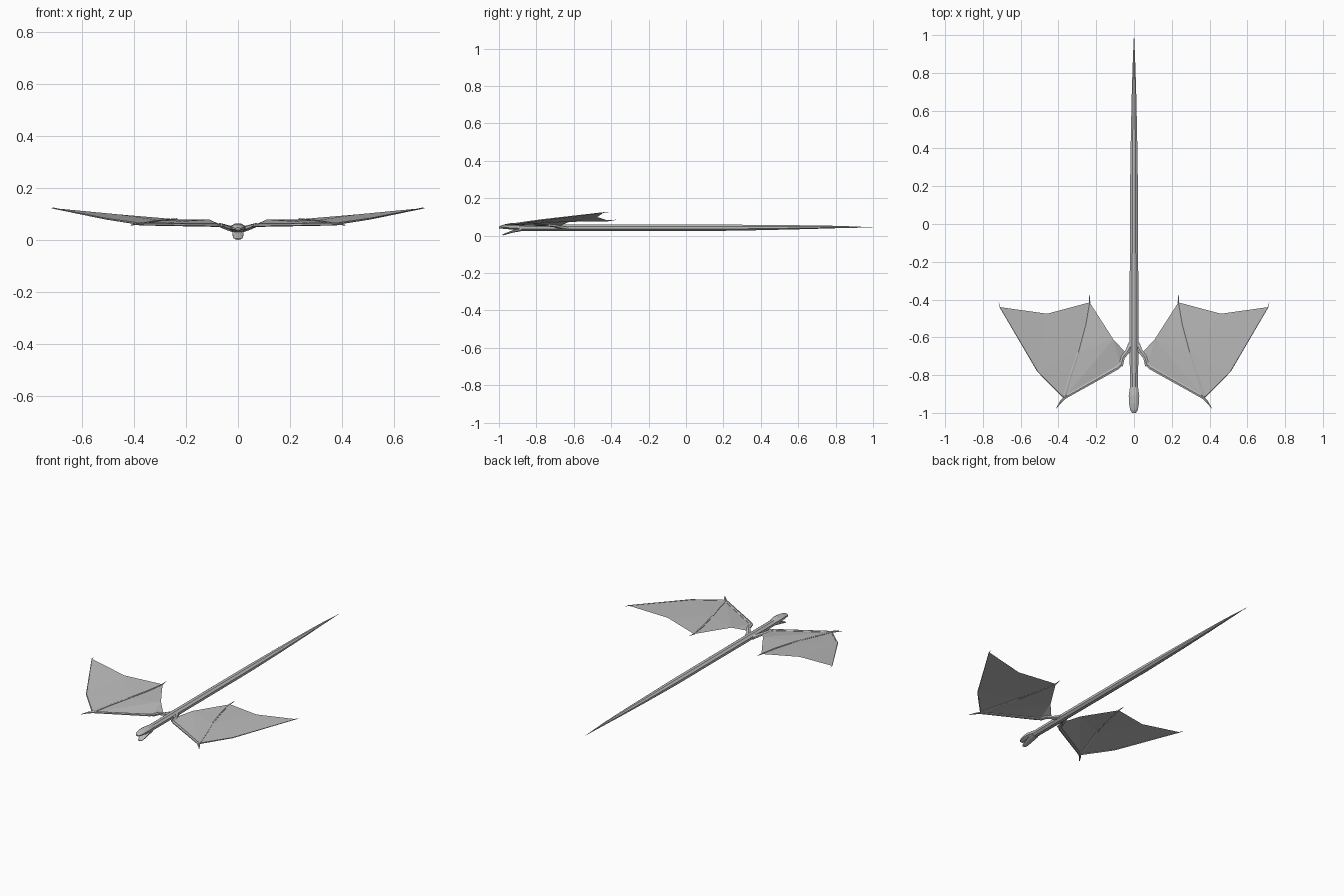
import bpy
import bmesh
import math
from mathutils import Vector

cube = bpy.data.objects.get("Cube")
if cube:
    bpy.data.objects.remove(cube, do_unlink=True)

grey = bpy.data.materials.new("plain grey")
grey.use_nodes = True
colour = (0.5, 0.5, 0.5, 1)
grey.diffuse_color = colour
grey.node_tree.nodes["Principled BSDF"].inputs["Base Color"].default_value = colour


def finish(name, bm):
    mesh = bpy.data.meshes.new(name)
    bmesh.ops.recalc_face_normals(bm, faces=bm.faces)
    bm.to_mesh(mesh)
    bm.free()
    mesh.materials.append(grey)
    obj = bpy.data.objects.new(name, mesh)
    bpy.context.collection.objects.link(obj)
    return obj


def loft(name, path, sizes, sides=8):
    """Closed tube through path points; sizes are (half width, half height)."""
    bm = bmesh.new()
    points = [Vector(p) for p in path]
    rings = []
    for i, (p, (w, h)) in enumerate(zip(points, sizes)):
        along = points[min(i + 1, len(points) - 1)] - points[max(i - 1, 0)]
        side = along.cross(Vector((0, 0, 1))).normalized()
        up = side.cross(along).normalized()
        ring = []
        for k in range(sides):
            a = math.tau * (k + 0.5) / sides
            grow = 1 / math.cos(math.pi / sides)
            ring.append(bm.verts.new(p + side * w * grow * math.cos(a)
                                     + up * h * grow * math.sin(a)))
        rings.append(ring)
    for r, q in zip(rings, rings[1:]):
        for k in range(sides):
            n = (k + 1) % sides
            bm.faces.new((r[k], r[n], q[n], q[k]))
    bm.faces.new(rings[0])
    bm.faces.new(rings[-1])
    return finish(name, bm)


def spine(name, stations):
    """Tube along y from (y, z, half width, half height) stations."""
    loft(name, [(0, y, z) for y, z, w, h in stations],
         [(w, h) for y, z, w, h in stations])


# Long body tapering into the tail
spine("body_and_tail", [
    (-0.90, 0.042, 0.022, 0.017), (-0.6, 0.042, 0.023, 0.018),
    (0.1, 0.042, 0.022, 0.018), (0.4, 0.043, 0.018, 0.014),
    (0.65, 0.045, 0.013, 0.010), (0.82, 0.046, 0.008, 0.006),
    (0.92, 0.045, 0.004, 0.003), (1.0, 0.044, 0.0005, 0.0005)])

# Head and open lower jaw
spine("head", [
    (-0.86, 0.043, 0.021, 0.016), (-0.91, 0.047, 0.028, 0.017),
    (-0.95, 0.048, 0.026, 0.014), (-0.985, 0.046, 0.020, 0.009),
    (-1.0, 0.043, 0.010, 0.005)])
spine("lower_jaw", [
    (-0.88, 0.034, 0.022, 0.010), (-0.93, 0.021, 0.021, 0.006),
    (-0.965, 0.009, 0.017, 0.004), (-0.98, 0.004, 0.010, 0.003)])

# Wing landmarks on the +x side
WING = {
    "shoulder": (0.045, -0.68, 0.050), "elbow": (0.07, -0.75, 0.058),
    "wrist": (0.37, -0.92, 0.062), "inner": (0.11, -0.61, 0.079),
    "middle": (0.295, -0.68, 0.075), "trail": (0.235, -0.415, 0.080),
    "notch": (0.46, -0.475, 0.099), "tip": (0.71, -0.44, 0.123),
    "leading": (0.51, -0.78, 0.083),
}
PANELS = [
    ("shoulder", "elbow", "inner"), ("elbow", "wrist", "inner"),
    ("wrist", "middle", "inner"), ("middle", "trail", "inner"),
    ("wrist", "leading", "middle"), ("middle", "leading", "notch"),
    ("middle", "notch", "trail"), ("leading", "tip", "notch"),
]

for label, s in (("left", 1), ("right", -1)):
    at = {k: (s * x, y, z) for k, (x, y, z) in WING.items()}

    # Thin skin of the wing
    bm = bmesh.new()
    verts = {k: bm.verts.new(p) for k, p in at.items()}
    for panel in PANELS:
        corners = [verts[k] for k in panel]
        bm.faces.new(corners if s > 0 else corners[::-1])
    finish(label + "_wing_membrane", bm)

    # Upper arm rooted in the body, forearm and wrist claw
    loft(label + "_upper_arm",
         [(s * 0.012, -0.635, 0.040), (s * 0.035, -0.675, 0.046),
          (s * 0.058, -0.705, 0.054), at["elbow"]],
         [(0.018, 0.010), (0.012, 0.009), (0.010, 0.008), (0.011, 0.007)], 6)
    loft(label + "_forearm",
         [(s * 0.062, -0.735, 0.057), (s * 0.085, -0.759, 0.058), at["wrist"]],
         [(0.008, 0.006), (0.010, 0.006), (0.008, 0.005)], 6)
    loft(label + "_wrist_claw",
         [(s * 0.355, -0.908, 0.062), (s * 0.385, -0.938, 0.062),
          (s * 0.412, -0.976, 0.058)],
         [(0.009, 0.005), (0.006, 0.004), (0.0008, 0.0008)], 6)

    # Curved finger bone and its claw
    loft(label + "_finger",
         [at["wrist"], (s * 0.335, -0.80, 0.069), at["middle"],
          (s * 0.255, -0.53, 0.079), at["trail"], (s * 0.236, -0.375, 0.084)],
         [(0.008, 0.004), (0.007, 0.004), (0.006, 0.003),
          (0.005, 0.003), (0.004, 0.003), (0.0008, 0.0008)], 6)

    # Leading edge bone ending in a small hook
    loft(label + "_leading_finger",
         [at["wrist"], at["leading"], at["tip"], (s * 0.716, -0.415, 0.122)],
         [(0.004, 0.004), (0.003, 0.003), (0.002, 0.002), (0.0005, 0.0005)], 6)
